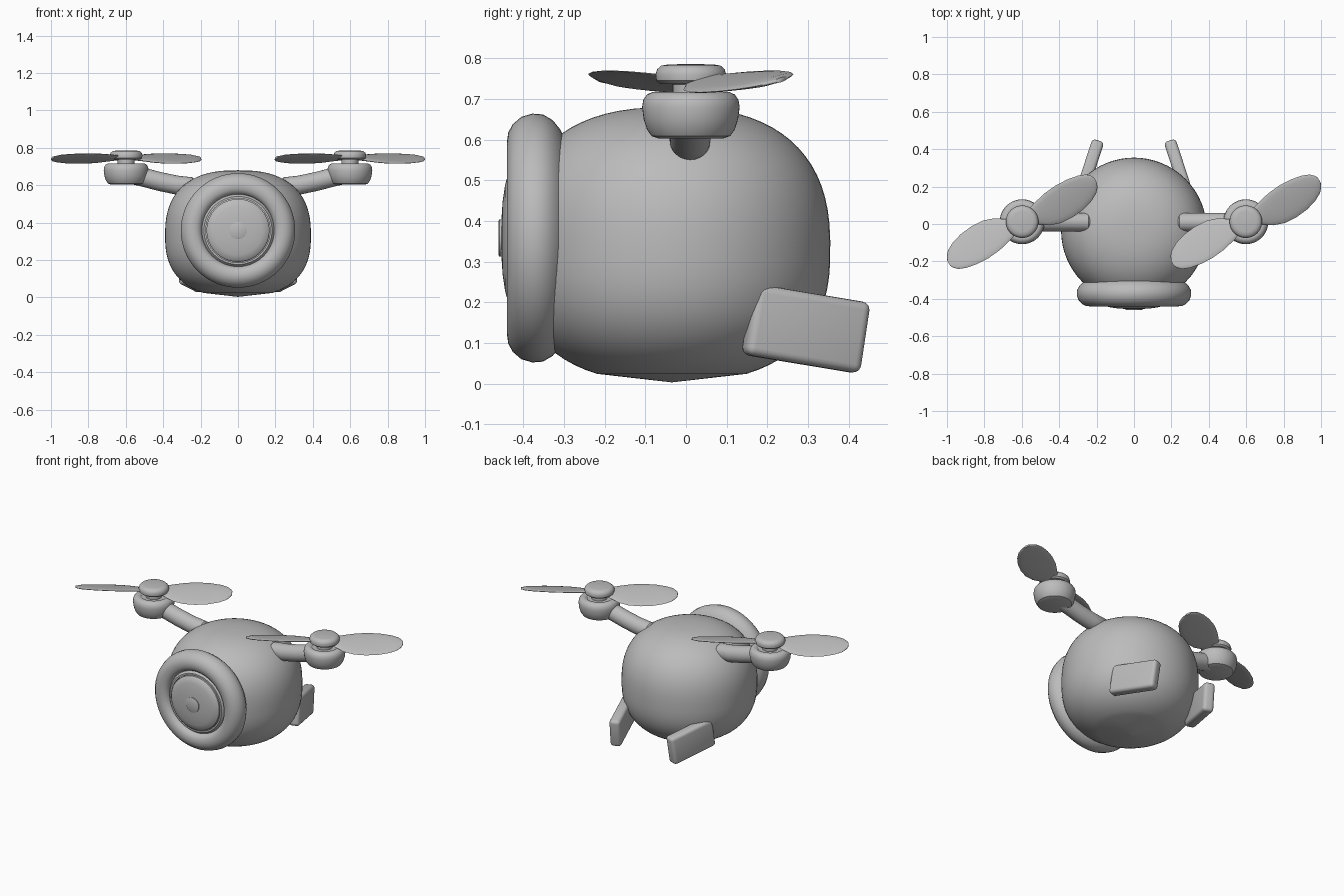
import bpy, bmesh, math
from mathutils import Matrix, Vector

cube = bpy.data.objects.get("Cube")
if cube:
    bpy.data.objects.remove(cube, do_unlink=True)

grey = bpy.data.materials.new("plain grey")
grey.use_nodes = True
GREY = (0.5, 0.5, 0.5, 1)
grey.diffuse_color = GREY
grey.node_tree.nodes["Principled BSDF"].inputs["Base Color"].default_value = GREY


def finish(name, bm, mirror=False, angle=35):
    """Turn a bmesh into a shaded object, mirrored across x if asked."""
    bmesh.ops.remove_doubles(bm, verts=bm.verts, dist=1e-5)
    bmesh.ops.recalc_face_normals(bm, faces=bm.faces)
    mesh = bpy.data.meshes.new(name)
    bm.to_mesh(mesh)
    bm.free()
    mesh.materials.append(grey)
    ob = bpy.data.objects.new(name, mesh)
    bpy.context.collection.objects.link(ob)
    bpy.ops.object.select_all(action="DESELECT")
    ob.select_set(True)
    bpy.context.view_layer.objects.active = ob
    bpy.ops.object.shade_smooth_by_angle(angle=math.radians(angle))
    if mirror:
        ob.modifiers.new("Mirror", "MIRROR")
    return ob


def loft(bm, rings, capped=True):
    """Join matching rings of points with quads."""
    loops = [[bm.verts.new(p) for p in ring] for ring in rings]
    n = len(loops[0])
    for a, b in zip(loops, loops[1:]):
        for i in range(n):
            j = (i + 1) % n
            bm.faces.new((a[i], a[j], b[j], b[i]))
    if capped:
        bm.faces.new(loops[0])
        bm.faces.new(loops[-1])


def lathe(name, profile, matrix, sides=48, mirror=False, angle=35):
    """Revolve (radius, height) points around the matrix's z axis."""
    bm = bmesh.new()
    turns = [math.tau * i / sides for i in range(sides)]
    rings = [[matrix @ Vector((r * math.cos(t), r * math.sin(t), h)) for t in turns]
             for r, h in profile]
    loft(bm, rings, capped=False)
    bmesh.ops.dissolve_degenerate(bm, dist=1e-6, edges=bm.edges)
    return finish(name, bm, mirror, angle)


# Body: a squared-off globe with a shallow conical underside
profile = [(1e-4, 0.003)]
for i in range(33):
    t = math.radians(-67 + 157 * i / 32)
    c, s = max(math.cos(t), 1e-5), math.sin(t)
    height = math.copysign(abs(s) ** 0.8, s)
    profile.append((0.39 * c ** 0.8, 0.33 + height * (0.35 if s > 0 else 0.327)))
lathe("body", profile, Matrix.Translation((0, -0.035, 0)), 64)

# Front face: thick rim, domed lens and small centre button, facing -y
facing = Matrix.Translation((0, 0, 0.358)) @ Matrix.Rotation(math.pi / 2, 4, "X")
rim = [(0.19, 0.30), (0.25, 0.30), (0.268, 0.31), (0.29, 0.328), (0.304, 0.352),
       (0.306, 0.378), (0.298, 0.405), (0.28, 0.426), (0.26, 0.437), (0.24, 0.44),
       (0.22, 0.437), (0.203, 0.428), (0.194, 0.412), (0.19, 0.39), (0.19, 0.30)]
lathe("front_rim", rim, facing, 64)
lathe("lens_surround", [(0.20, 0.40), (0.182, 0.423), (0.172, 0.423), (0.172, 0.40)], facing, 64)
lens = [(0.168, 0.40), (0.168, 0.428), (0.16, 0.437), (0.13, 0.445), (0.09, 0.451),
        (0.045, 0.454), (1e-4, 0.455)]
lathe("lens", lens, facing, 64)
lathe("lens_button", [(0.046, 0.44), (0.046, 0.459), (0.042, 0.461), (1e-4, 0.461)], facing, 32)

# Arms reaching out to the motor pods
bm = bmesh.new()
path = [(0.235, 0.588), (0.25, 0.592), (0.33, 0.601), (0.42, 0.62), (0.5, 0.641), (0.58, 0.66)]
rings = []
for k, (x, z) in enumerate(path):
    r = 0.04 if k == 0 else 0.05
    rings.append([(x - 0.15 * r * math.sin(a), 0.01 + r * math.cos(a), z + r * math.sin(a))
                  for a in (math.tau * i / 24 for i in range(24))])
loft(bm, rings)
finish("arms", bm, mirror=True)

# Motor pods and propeller hubs
HUB = Vector((0.598, 0.012, 0))
at_hub = Matrix.Translation(HUB)
pod = [(1e-4, 0.603), (0.08, 0.603), (0.097, 0.609), (0.108, 0.625), (0.116, 0.65),
       (0.12, 0.68), (0.117, 0.698), (0.108, 0.711), (0.095, 0.717), (0.08, 0.716),
       (0.07, 0.708), (1e-4, 0.705)]
lathe("motor_pods", pod, at_hub, mirror=True)
lathe("rotor_shafts", [(0.045, 0.70), (0.045, 0.745)], at_hub, 24, mirror=True)
hub = [(1e-4, 0.735), (0.075, 0.737), (0.085, 0.745), (0.087, 0.76), (0.083, 0.773),
       (0.073, 0.782), (0.055, 0.785), (1e-4, 0.786)]
lathe("rotor_hubs", hub, at_hub, mirror=True)

# Propellers: two pitched paddle blades each, both turning the same way
# Each station is (distance out, trailing edge, leading edge)
stations = [(0.03, -0.03, 0.03), (0.07, -0.055, 0.045), (0.12, -0.088, 0.06),
            (0.18, -0.107, 0.075), (0.25, -0.11, 0.083), (0.32, -0.101, 0.081),
            (0.38, -0.082, 0.071), (0.42, -0.059, 0.056), (0.44, -0.037, 0.038),
            (0.451, -0.012, 0.02)]
for side, x in (("left", HUB.x), ("right", -HUB.x)):
    bm = bmesh.new()
    for half_turn in (0, math.pi):
        place = (Matrix.Translation((x, HUB.y, 0.746))
                 @ Matrix.Rotation(math.radians(29) + half_turn, 4, "Z"))
        rings = []
        for u, lo, hi in stations:
            mid, half = (lo + hi) / 2, (hi - lo) / 2
            thick = 0.009 if u < 0.43 else 0.006
            ring = []
            for i in range(16):
                a = math.tau * i / 16
                v = mid + half * math.cos(a)
                ring.append(place @ Vector((u, v, 0.27 * v + thick * math.sin(a))))
            rings.append(ring)
        loft(bm, rings)
    finish(side + "_propeller", bm, angle=50)

# Tail fins: rounded slabs, toed in and drooping to the back
bm = bmesh.new()
place = (Matrix.Translation((0.24, 0.295, 0.135))
         @ Matrix.Rotation(math.radians(18), 4, "Z")
         @ Matrix.Rotation(math.radians(-9), 4, "X")
         @ Matrix.Diagonal((0.066, 0.3, 0.176, 1)))
bmesh.ops.create_cube(bm, size=1, matrix=place)
bmesh.ops.bevel(bm, geom=bm.edges[:], offset=0.02, segments=4, profile=0.5, affect="EDGES")
finish("tail_fins", bm, mirror=True)
